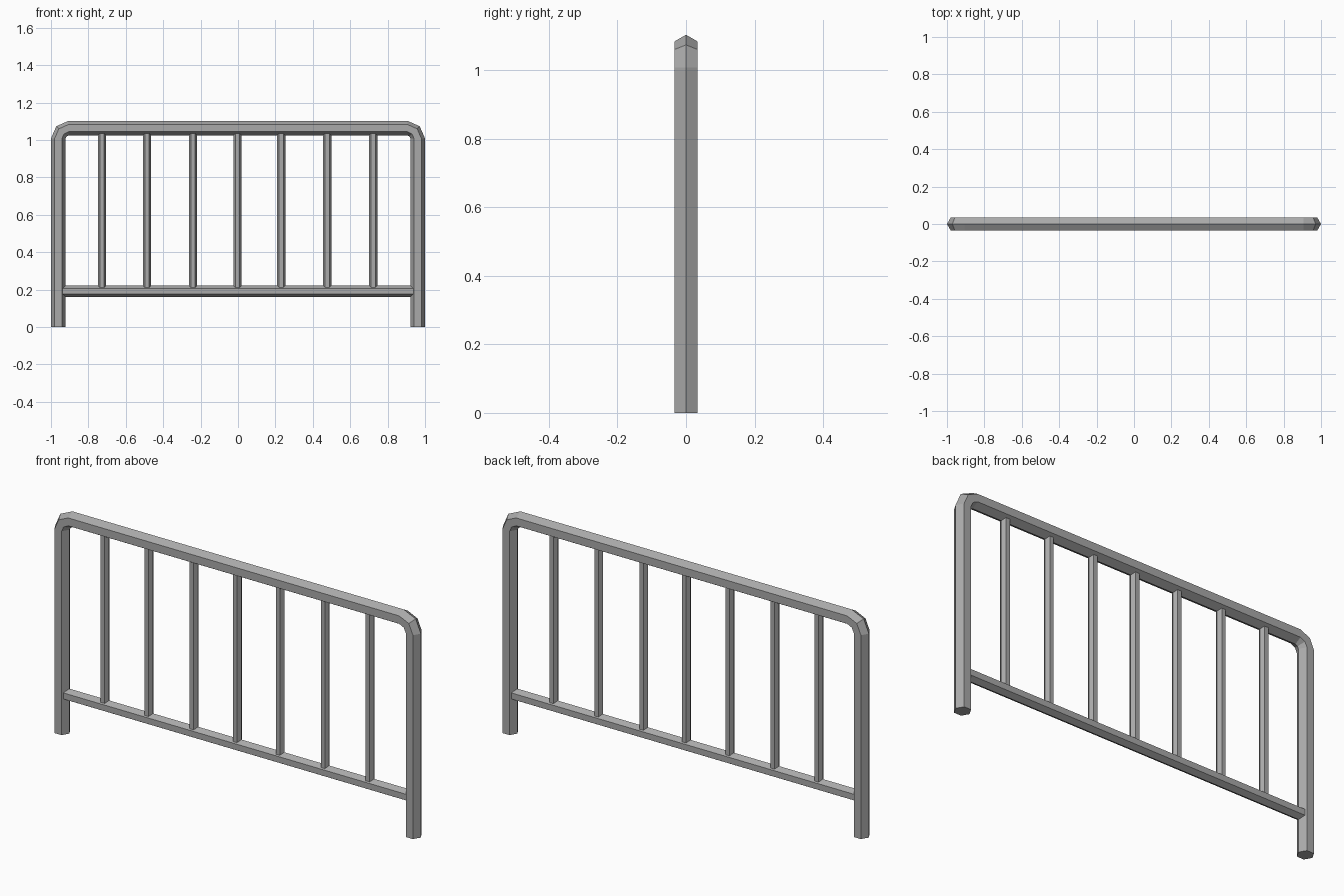
import bpy, bmesh, math
from mathutils import Vector

cube = bpy.data.objects.get("Cube")
if cube:
    bpy.data.objects.remove(cube, do_unlink=True)

steel = bpy.data.materials.new("steel_grey")
steel.use_nodes = True
GREY = (0.4, 0.4, 0.4, 1)
steel.diffuse_color = GREY
steel.node_tree.nodes["Principled BSDF"].inputs["Base Color"].default_value = GREY


def hex_tube(name, path, radius):
    """Sweep a hexagon along (x, z) points, one corner pointing in the path plane."""
    pts = [Vector((x, 0, z)) for x, z in path]
    bm = bmesh.new()
    rings = []
    for i, p in enumerate(pts):
        if i in (0, 1):
            tangent = pts[1] - pts[0]
        elif i >= len(pts) - 2:
            tangent = pts[-1] - pts[-2]
        elif abs(pts[i + 1].z - p.z) < 1e-6 or abs(pts[i - 1].z - p.z) < 1e-6:
            tangent = Vector((1, 0, 0))
        else:
            tangent = pts[i + 1] - pts[i - 1]
        side = tangent.normalized().cross(Vector((0, 1, 0)))
        rings.append([bm.verts.new(p + radius * (side * math.cos(a) + Vector((0, math.sin(a), 0))))
                      for a in (k * math.pi / 3 for k in range(6))])
    for a, b in zip(rings, rings[1:]):
        for k in range(6):
            n = (k + 1) % 6
            bm.faces.new((a[k], a[n], b[n], b[k]))
    bm.faces.new(rings[0])
    bm.faces.new(rings[-1])
    bmesh.ops.recalc_face_normals(bm, faces=bm.faces)
    mesh = bpy.data.meshes.new(name)
    bm.to_mesh(mesh)
    bm.free()
    mesh.materials.append(steel)
    obj = bpy.data.objects.new(name, mesh)
    bpy.context.collection.objects.link(obj)
    return obj


# Outer frame: two legs and the top rail in one bent tube
half = [(0.961, 0), (0.961, 1.008), (0.944, 1.046), (0.905, 1.064)]
hex_tube("outer_frame", [(-x, z) for x, z in half] + half[::-1], 0.039)

# Lower rail, ending inside the legs
hex_tube("lower_rail", [(-0.938, 0.192), (0.938, 0.192)], 0.03)

# Upright bars, sunk into both rails
for i, x in enumerate((-0.727, -0.487, -0.24, -0.003, 0.231, 0.477, 0.723)):
    hex_tube(f"upright_bar_{i + 1}", [(x, 0.195), (x, 1.06)], 0.022)
